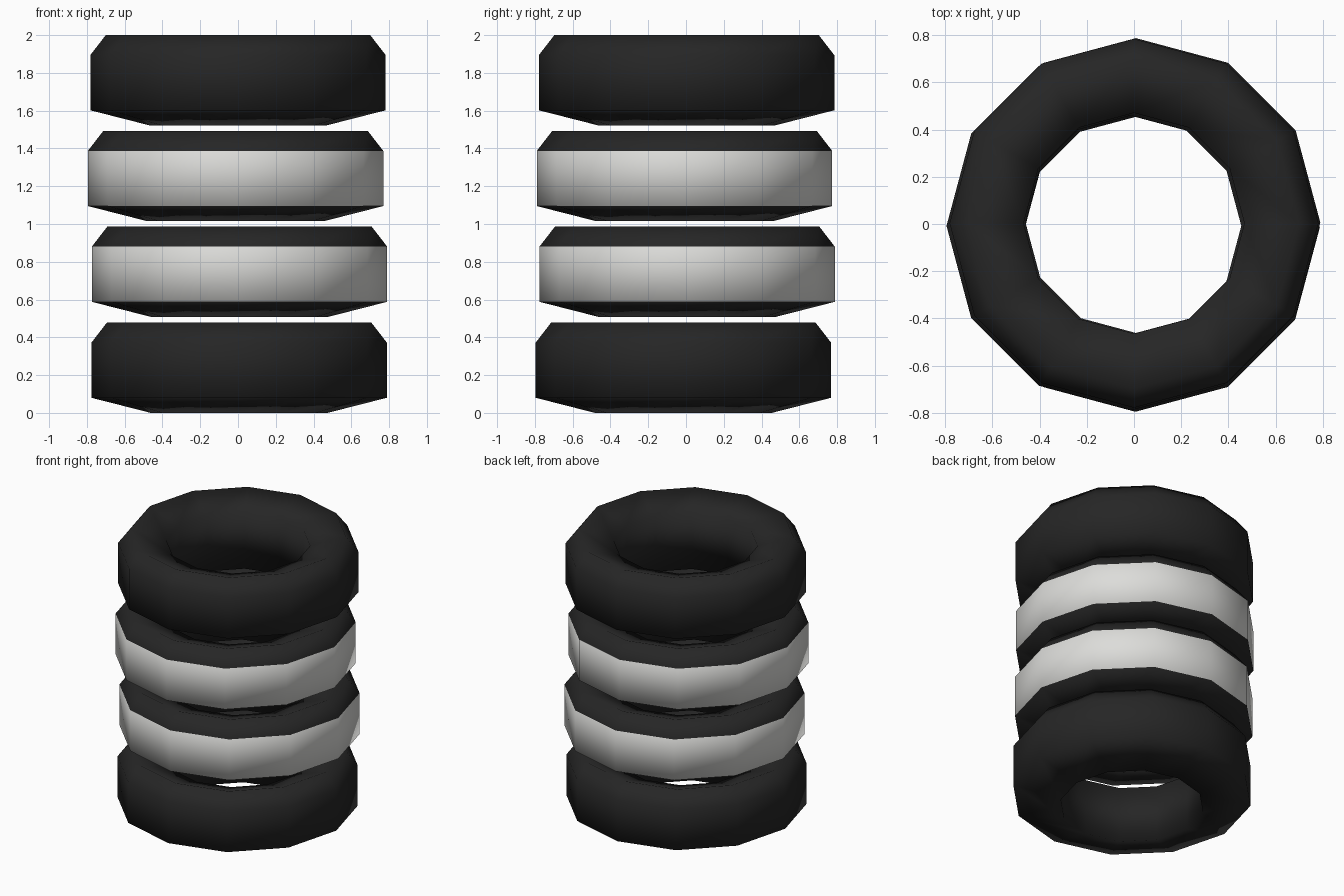
import bpy, bmesh, math

if "Cube" in bpy.data.objects:
    bpy.data.objects.remove(bpy.data.objects["Cube"])

SIDES = 12
# Tyre cross-section (radius, height); segment 0 is the outer tread
PROFILE = [(0.782, 0.08), (0.782, 0.372), (0.70, 0.478), (0.468, 0.40), (0.468, 0.0)]


def make_material(name, rgb):
    mat = bpy.data.materials.new(name)
    mat.diffuse_color = (*rgb, 1.0)
    mat.use_nodes = True
    mat.node_tree.nodes["Principled BSDF"].inputs["Base Color"].default_value = mat.diffuse_color
    return mat


rubber = make_material("black_rubber", (0.019, 0.019, 0.019))
paint = make_material("white_paint", (0.72, 0.72, 0.70))


def make_tyre(name, x, y, z, painted):
    """Lathe the cross-section into a ring; optionally paint its tread."""
    bm = bmesh.new()
    rings = []
    for i in range(SIDES):
        a = 2 * math.pi * i / SIDES
        rings.append([bm.verts.new((r * math.cos(a), r * math.sin(a), h))
                      for r, h in PROFILE])
    n = len(PROFILE)
    for i in range(SIDES):
        here, there = rings[i], rings[(i + 1) % SIDES]
        for j in range(n):
            k = (j + 1) % n
            face = bm.faces.new((here[j], there[j], there[k], here[k]))
            face.smooth = True
            face.material_index = 1 if painted and j == 0 else 0
    bmesh.ops.recalc_face_normals(bm, faces=bm.faces)
    mesh = bpy.data.meshes.new(name)
    bm.to_mesh(mesh)
    bm.free()
    mesh.materials.append(rubber)
    if painted:
        mesh.materials.append(paint)
    obj = bpy.data.objects.new(name, mesh)
    obj.location = (x, y, z)
    bpy.context.collection.objects.link(obj)


# Slightly uneven stack, the two middle tyres have white treads
make_tyre("bottom_tyre", 0.006, -0.014, 0.0, False)
make_tyre("lower_middle_tyre", 0.008, 0.006, 0.508, True)
make_tyre("upper_middle_tyre", -0.013, -0.008, 1.015, True)
make_tyre("top_tyre", 0.0, 0.003, 1.522, False)
